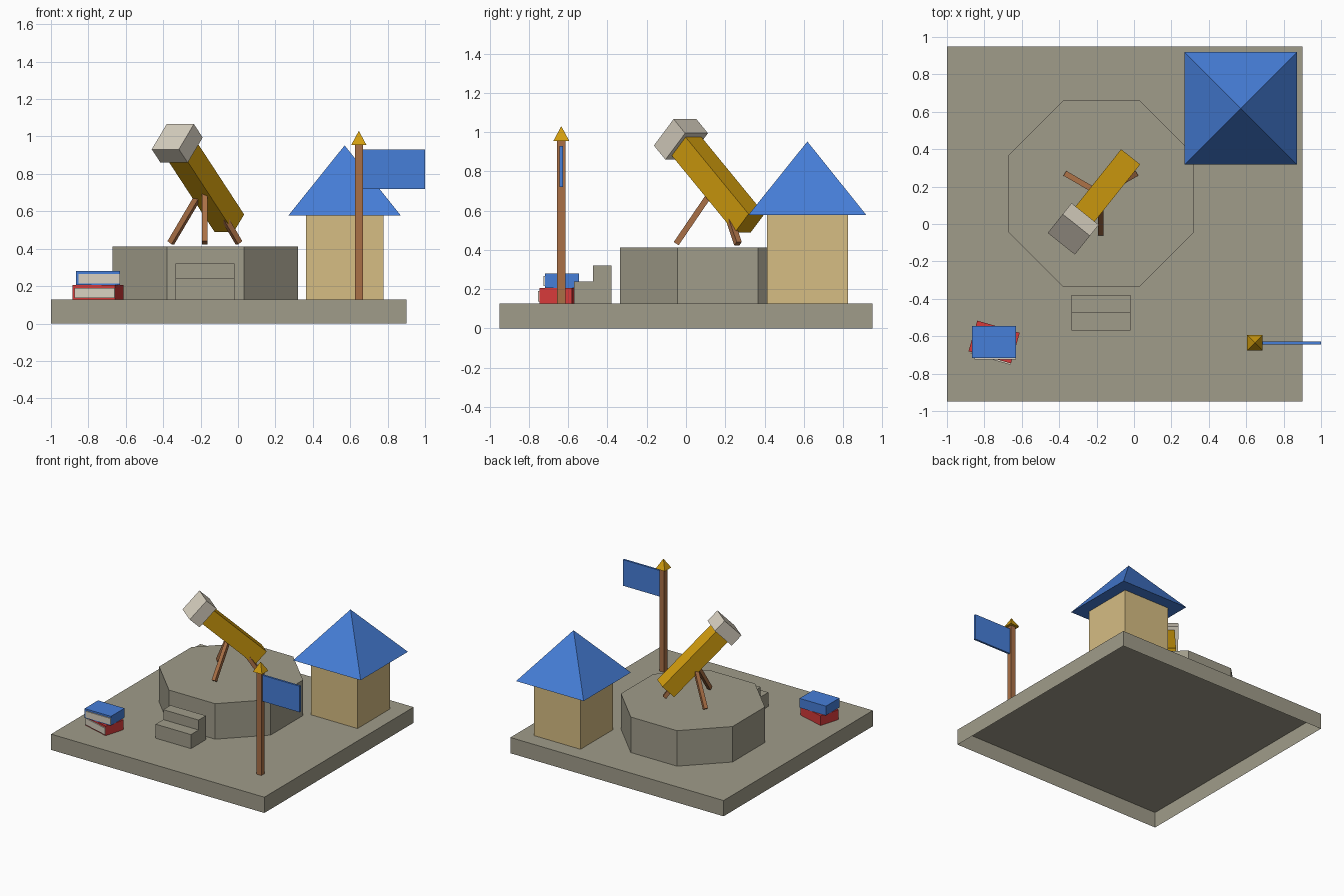
import bpy
import bmesh
from math import sqrt, pi, cos, sin, radians
from mathutils import Matrix, Vector

cube = bpy.data.objects.get("Cube")
if cube:
    bpy.data.objects.remove(cube, do_unlink=True)


def material(name, r, g, b):
    lin = [(c / 255 / 12.92) if c < 11 else ((c / 255 + 0.055) / 1.055) ** 2.4 for c in (r, g, b)]
    m = bpy.data.materials.new(name)
    m.use_nodes = True
    m.diffuse_color = (*lin, 1)
    m.node_tree.nodes["Principled BSDF"].inputs["Base Color"].default_value = (*lin, 1)
    return m


STONE = material("stone", 160, 156, 138)
PLASTER = material("tan plaster", 214, 189, 131)
BLUE = material("blue", 70, 126, 216)
GOLD = material("gold", 210, 157, 14)
WOOD = material("brown wood", 170, 112, 70)
RED = material("red", 214, 58, 58)
CREAM = material("cream", 216, 208, 192)

GROUND = 0.127


def finish(name, bm, mat, open_bottom):
    # Parts standing on the hollow base have no underside
    if open_bottom:
        bm.normal_update()
        under = [f for f in bm.faces if f.normal.z < -0.99]
        bmesh.ops.delete(bm, geom=under, context='FACES')
    mesh = bpy.data.meshes.new(name)
    bm.to_mesh(mesh)
    bm.free()
    mesh.materials.append(mat)
    obj = bpy.data.objects.new(name, mesh)
    bpy.context.collection.objects.link(obj)
    return obj


def box(name, mat, x, y, z, open_bottom=False, frame=Matrix()):
    """Box from (min, max) ranges, placed in the given frame."""
    bm = bmesh.new()
    bmesh.ops.create_cube(bm, size=1)
    centre = [(a + b) / 2 for a, b in (x, y, z)]
    size = [b - a for a, b in (x, y, z)]
    bm.transform(frame @ Matrix.Translation(centre) @ Matrix.Diagonal((*size, 1)))
    return finish(name, bm, mat, open_bottom)


def prism(name, mat, sides, apothem, top, x, y, z, open_bottom=False):
    """Regular prism or pyramid with flat sides towards the axes."""
    bm = bmesh.new()
    r = apothem / cos(pi / sides)
    bmesh.ops.create_cone(bm, cap_ends=True, segments=sides, radius1=r,
                          radius2=r * top, depth=z[1] - z[0])
    if top == 0:
        bmesh.ops.remove_doubles(bm, verts=bm.verts, dist=1e-5)
    bm.transform(Matrix.Translation((x, y, sum(z) / 2)) @ Matrix.Rotation(pi / sides, 4, 'Z'))
    return finish(name, bm, mat, open_bottom)


def beam(name, mat, start, end, width):
    """Square bar between two points, with two sides kept upright."""
    start, end = Vector(start), Vector(end)
    axis = (end - start).normalized()
    side = axis.cross(Vector((0, 0, 1))).normalized()
    rot = Matrix((side, side.cross(axis) * -1, axis)).transposed()
    if rot.determinant() < 0:
        rot = Matrix((side * -1, side.cross(axis) * -1, axis)).transposed()
    frame = Matrix.Translation(start) @ rot.to_4x4()
    h = width / 2
    return box(name, mat, (-h, h), (-h, h), (0, (end - start).length), frame=frame)


# Courtyard base, round platform and two steps
box("base", STONE, (-1, 0.9), (-0.95, 0.95), (0, GROUND), True)
prism("platform", STONE, 8, 0.497, 1, -0.175, 0.162, (GROUND, 0.413), True)
box("lower_step", STONE, (-0.335, -0.02), (-0.57, -0.473), (GROUND, 0.24), True)
box("upper_step", STONE, (-0.335, -0.02), (-0.473, -0.38), (GROUND, 0.32), True)

# House with a pyramid roof
box("house_walls", PLASTER, (0.363, 0.777), (0.412, 0.824), (GROUND, 0.577), True)
prism("house_roof", BLUE, 4, 0.301, 0, 0.57, 0.618, (0.577, 0.952))

# Flagpole, tip and flag
box("flagpole", WOOD, (0.625, 0.667), (-0.656, -0.614), (GROUND, 0.957), True)
prism("flagpole_tip", GOLD, 4, 0.041, 0, 0.646, -0.635, (0.954, 1.03))
box("flag", BLUE, (0.667, 1), (-0.643, -0.627), (0.72, 0.93))


# Two stacked books with pages showing on the front
def book(name, mat, width, depth, z, angle):
    frame = Matrix.Translation((-0.748, -0.631, 0)) @ Matrix.Rotation(radians(angle), 4, 'Z')
    w, d = width / 2, depth / 2
    box(name + "_cover", mat, (-w, w), (-d, d), z, True, frame)
    box(name + "_pages", CREAM, (-w + 0.014, w), (-d - 0.008, -d),
        (z[0] + 0.01, z[1] - 0.014), frame=frame)


book("lower_book", RED, 0.236, 0.17, (GROUND, 0.205), -16)
book("upper_book", BLUE, 0.236, 0.172, (0.205, 0.28), 0)

# Telescope: square tube, larger head, three legs
tail = Vector((-0.046, 0.324, 0.536))
head = Vector((-0.325, -0.026, 0.963))
axis = (head - tail).normalized()
beam("telescope_tube", GOLD, tail, head, 0.13)
beam("telescope_head", CREAM, head - axis * 0.052, head + axis * 0.052, 0.186)
for i, place in enumerate(("front", "left", "right")):
    a = -pi / 2 + i * 2 * pi / 3
    foot = (-0.177 + 0.21 * cos(a), 0.16 + 0.21 * sin(a), 0.432)
    beam(place + "_leg", WOOD, foot, (-0.177, 0.16, 0.74), 0.03)
